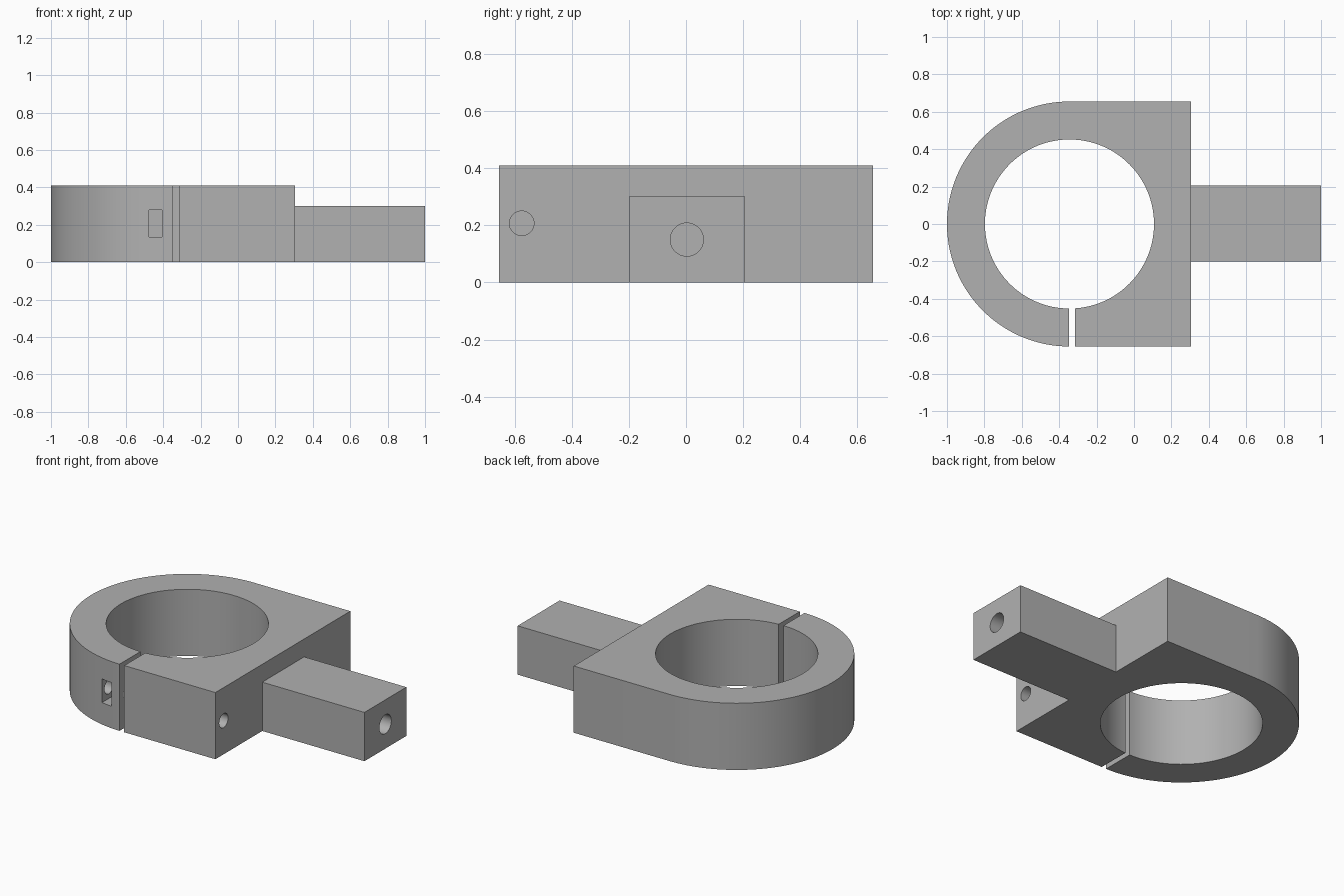
import bpy, bmesh, math
from mathutils import Matrix

if "Cube" in bpy.data.objects:
    bpy.data.objects.remove(bpy.data.objects["Cube"])

CX, R_OUT, R_BORE, H = -0.345, 0.655, 0.452, 0.41    # ring centre, radii, height
X_FLAT = 0.305                                       # flat end of the clamp block
SLIT = (-0.347, -0.315)                              # clamping slit in x

grey = bpy.data.materials.new("plain grey")
grey.diffuse_color = (0.44, 0.44, 0.44, 1)
grey.use_nodes = True
grey.node_tree.nodes["Principled BSDF"].inputs["Base Color"].default_value = grey.diffuse_color


def finish(name, bm):
    bmesh.ops.recalc_face_normals(bm, faces=bm.faces)
    mesh = bpy.data.meshes.new(name)
    bm.to_mesh(mesh)
    bm.free()
    mesh.materials.append(grey)
    obj = bpy.data.objects.new(name, mesh)
    bpy.context.collection.objects.link(obj)
    return obj


def prism(name, outline, height):
    bm = bmesh.new()
    face = bm.faces.new([bm.verts.new((x, y, 0)) for x, y in outline])
    side = bmesh.ops.extrude_face_region(bm, geom=[face])["geom"]
    verts = [v for v in side if isinstance(v, bmesh.types.BMVert)]
    bmesh.ops.translate(bm, verts=verts, vec=(0, 0, height))
    return finish(name, bm)


def box(name, x0, x1, y0, y1, z0, z1):
    obj = prism(name, [(x0, y0), (x1, y0), (x1, y1), (x0, y1)], z1 - z0)
    obj.data.transform(Matrix.Translation((0, 0, z0)))
    return obj


def bore_x(name, x0, x1, y, z, r):
    bm = bmesh.new()
    place = Matrix.Translation(((x0 + x1) / 2, y, z)) @ Matrix.Rotation(math.pi / 2, 4, 'Y')
    bmesh.ops.create_cone(bm, cap_ends=True, segments=48, radius1=r, radius2=r,
                          depth=x1 - x0, matrix=place)
    return finish(name, bm)


def combine(target, other, operation):
    mod = target.modifiers.new(operation.lower(), 'BOOLEAN')
    mod.operation, mod.object, mod.solver = operation, other, 'EXACT'
    bpy.context.view_layer.objects.active = target
    bpy.ops.object.modifier_apply(modifier=mod.name)
    bpy.data.objects.remove(other)


def arc(r, a0, a1, n):
    return [(CX + r * math.cos(a0 + (a1 - a0) * i / n),
             r * math.sin(a0 + (a1 - a0) * i / n)) for i in range(n + 1)]


# Split ring with a square end: outer edge, block corners, then back round the bore
down = -math.pi / 2
a_left = down + math.asin((SLIT[0] - CX) / R_BORE)
a_right = down + math.asin((SLIT[1] - CX) / R_BORE)
o_left = down + math.asin((SLIT[0] - CX) / R_OUT)
outline = arc(R_OUT, o_left, -1.5 * math.pi, 72)
outline += [(X_FLAT, R_OUT), (X_FLAT, -R_OUT), (SLIT[1], -R_OUT)]
outline += arc(R_BORE, a_right, a_left + 2 * math.pi, 128)
clamp = prism("clamp_with_arm", outline, H)

# Mounting arm
combine(clamp, box("arm", X_FLAT - 0.05, 1.0, -0.2, 0.207, 0, 0.3), 'UNION')

# Nut pocket, clamp bolt hole and blind hole in the arm end
combine(clamp, box("nut_pocket", -0.475, -0.405, -0.8, -0.5, 0.135, 0.28), 'DIFFERENCE')
combine(clamp, bore_x("bolt_hole", -0.53, 0.4, -0.575, 0.207, 0.043), 'DIFFERENCE')
combine(clamp, bore_x("arm_hole", 0.5, 1.1, 0.003, 0.15, 0.058), 'DIFFERENCE')

# Smooth round walls, sharp edges
clamp.select_set(True)
bpy.context.view_layer.objects.active = clamp
bpy.ops.object.shade_smooth_by_angle(angle=math.radians(30))
